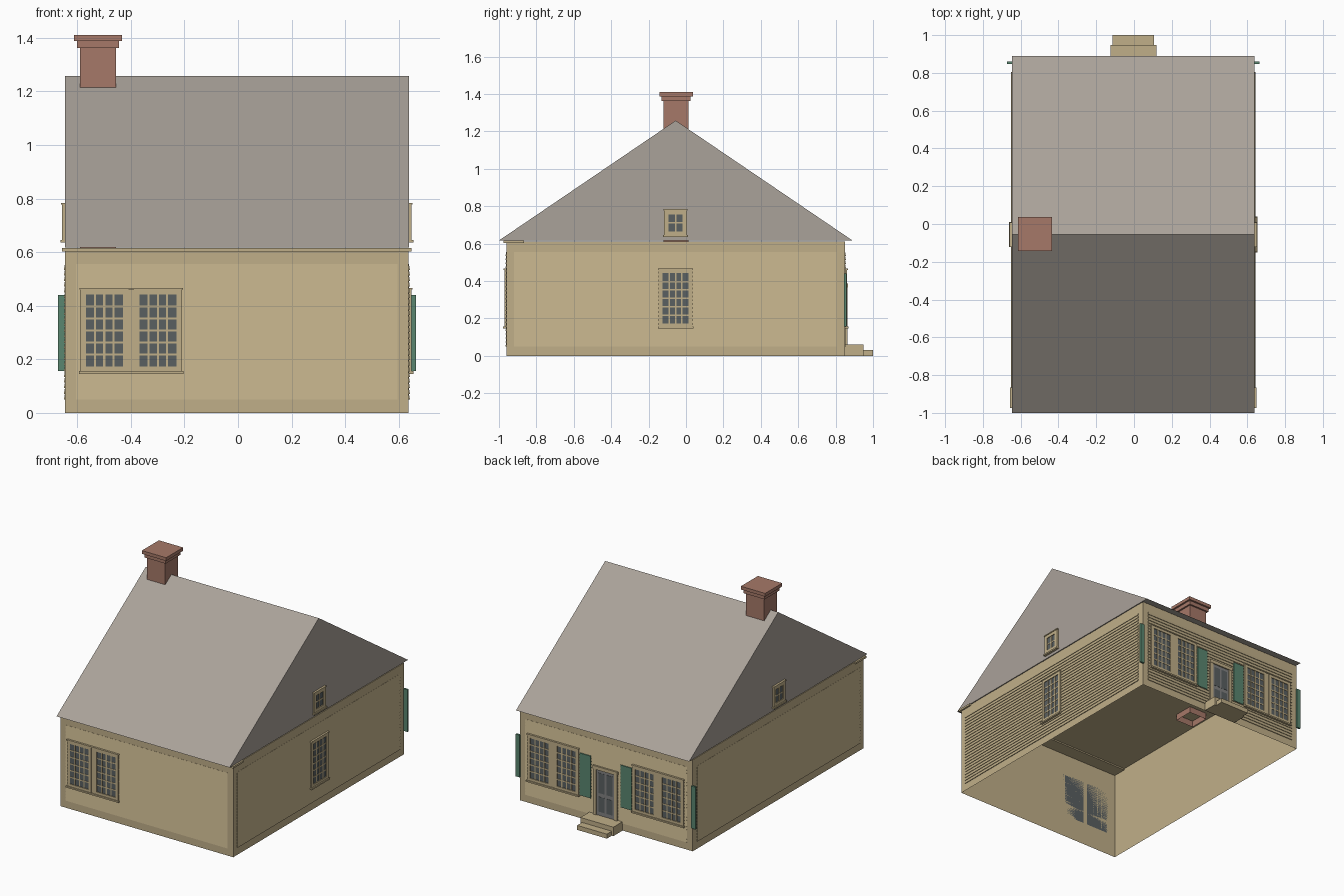
import bpy, bmesh
from mathutils import Vector

if "Cube" in bpy.data.objects:
    bpy.data.objects.remove(bpy.data.objects["Cube"])


def material(name, rgb):
    m = bpy.data.materials.new(name)
    m.use_nodes = True
    m.diffuse_color = (*rgb, 1)
    m.node_tree.nodes["Principled BSDF"].inputs["Base Color"].default_value = (*rgb, 1)
    return m


TAN = material("tan paint", (0.53, 0.43, 0.25))
GREY = material("grey shingle", (0.40, 0.36, 0.32))
BRICK = material("red brick", (0.38, 0.19, 0.14))
GREEN = material("green shutter paint", (0.10, 0.24, 0.16))
GLASS = material("dark glass", (0.10, 0.115, 0.12))
STEEL = material("door grey", (0.22, 0.22, 0.22))

# House extents
CX, HALF = -0.004, 0.641
Y0, Y1 = -0.96, 0.85
EAVE, RIDGE, RIDGE_Y = 0.617, 1.258, -0.055

# Each side: origin, direction along the wall, outward direction
SIDES = {
    "front": (Vector((CX, Y0, 0)), Vector((1, 0, 0)), Vector((0, -1, 0))),
    "back": (Vector((CX, Y1, 0)), Vector((1, 0, 0)), Vector((0, 1, 0))),
    "left": (Vector((CX + HALF, 0, 0)), Vector((0, 1, 0)), Vector((1, 0, 0))),
    "right": (Vector((CX - HALF, 0, 0)), Vector((0, 1, 0)), Vector((-1, 0, 0))),
}


def finish(bm, name, mat):
    bmesh.ops.recalc_face_normals(bm, faces=bm.faces)
    me = bpy.data.meshes.new(name)
    bm.to_mesh(me)
    bm.free()
    me.materials.append(mat)
    ob = bpy.data.objects.new(name, me)
    bpy.context.collection.objects.link(ob)
    return ob


def prism(bm, ring, offset):
    """Solid made by sweeping a ring of points along an offset."""
    a = [bm.verts.new(p) for p in ring]
    b = [bm.verts.new(p + offset) for p in ring]
    bm.faces.new(a)
    bm.faces.new(b[::-1])
    for i in range(len(a)):
        j = (i + 1) % len(a)
        bm.faces.new((a[i], b[i], b[j], a[j]))


def block(name, mat, x, y, z):
    bm = bmesh.new()
    ring = [Vector((x[i], y[j], z[0])) for i, j in ((0, 0), (1, 0), (1, 1), (0, 1))]
    prism(bm, ring, Vector((0, 0, z[1] - z[0])))
    return finish(bm, name, mat)


def panels(name, mat, side, boxes):
    """Boxes on a wall, each (u0, u1, z0, z1, depth0, depth1)."""
    o, u, n = SIDES[side]
    up = Vector((0, 0, 1))
    bm = bmesh.new()
    for u0, u1, z0, z1, d0, d1 in boxes:
        ring = [o + u * a + up * b + n * d0 for a, b in ((u0, z0), (u1, z0), (u1, z1), (u0, z1))]
        prism(bm, ring, n * (d1 - d0))
    return finish(bm, name, mat)


def border(u0, u1, z0, z1, w, d):
    """Four boards around an opening."""
    return [(u0, u0 + w, z0, z1, 0, d), (u1 - w, u1, z0, z1, 0, d),
            (u0 + w, u1 - w, z0, z0 + w, 0, d), (u0 + w, u1 - w, z1 - w, z1, 0, d)]


def sash(u0, u1, z0, z1, cols, rows, w, bar=0.008):
    """Casing plus glazing bars."""
    out = border(u0, u1, z0, z1, w, 0.011)
    a, b, c, d = u0 + w, u1 - w, z0 + w, z1 - w
    for i in range(1, cols):
        m = a + (b - a) * i / cols
        out.append((m - bar / 2, m + bar / 2, c, d, 0, 0.0085))
    for i in range(1, rows):
        m = c + (d - c) * i / rows
        out.append((a, b, m - bar / 2, m + bar / 2, 0, 0.008))
    return out


def window(name, side, sashes, z0, z1, cols, rows, w=0.021):
    lo, hi = sashes[0][0], sashes[-1][1]
    wood = [(lo - 0.005, hi + 0.005, z0 - 0.006, z0 + 0.004, 0, 0.018),
            (lo - 0.003, hi + 0.003, z1 - 0.003, z1 + 0.004, 0, 0.015)]
    for u0, u1 in sashes:
        wood += sash(u0, u1, z0, z1, cols, rows, w)
    for (_, a), (b, _) in zip(sashes, sashes[1:]):
        wood.append((a, b, z0, z1, 0, 0.009))
    panels(name + "_frame", TAN, side, wood)
    panels(name + "_glass", GLASS, side,
           [(a + 0.004, b - 0.004, z0 + 0.004, z1 - 0.004, 0, 0.006) for a, b in sashes])


# Walls: a shell open underneath, its top being the ceiling
walls = block("walls", TAN, (CX - HALF, CX + HALF), (Y0, Y1), (0, 0.612))
bm = bmesh.new()
bm.from_mesh(walls.data)
bmesh.ops.delete(bm, geom=[f for f in bm.faces if f.calc_center_median().z < 0.01],
                 context="FACES")
bm.to_mesh(walls.data)
bm.free()

# Lapped siding: one wedge per course, thick at its lower edge
COURSES, LOW, HIGH = 24, 0.05, 0.555
for side, (o, u, n) in SIDES.items():
    a, b = (-0.6, 0.6) if side in ("front", "back") else (Y0 + 0.04, Y1 - 0.045)
    bm = bmesh.new()
    pitch = (HIGH - LOW) / COURSES
    for i in range(COURSES):
        z = LOW + i * pitch
        prof = [(0, z), (0.005, z), (0.001, z + pitch), (0, z + pitch)]
        prism(bm, [o + u * a + n * d + Vector((0, 0, h)) for d, h in prof], u * (b - a))
    finish(bm, side + "_siding", TAN)

# Gable roof
bm = bmesh.new()
ring = [Vector((CX - HALF - 0.001, y, z)) for y, z in
        ((-1, EAVE), (RIDGE_Y, RIDGE), (0.89, EAVE))]
prism(bm, ring, Vector((2 * HALF + 0.002, 0, 0)))
finish(bm, "roof", GREY)

# Front cornice with short returns
block("front_cornice", TAN, (CX - 0.652, CX + 0.652), (-0.975, -0.865), (0.603, 0.616))

# Chimney: hollow shaft with stepped cap
CH = (-0.523, -0.053)


def chimney_block(name, r, z0, z1):
    return block(name, BRICK, (CH[0] - r, CH[0] + r), (CH[1] - r, CH[1] + r), (z0, z1))


shaft = chimney_block("chimney_shaft", 0.067, 0.57, 1.362)
bm = bmesh.new()
bm.from_mesh(shaft.data)
bottom = [f for f in bm.faces if f.calc_center_median().z < 0.6]
bmesh.ops.inset_region(bm, faces=bottom, thickness=0.03)
bmesh.ops.translate(bm, verts=bottom[0].verts, vec=(0, 0, 0.7))
bm.to_mesh(shaft.data)
bm.free()
chimney_block("chimney_collar", 0.078, 1.362, 1.388)
chimney_block("chimney_cap", 0.09, 1.388, 1.41)

# Windows
window("front_window", "front", [(-0.585, -0.405), (-0.385, -0.205)], 0.152, 0.463, 4, 6)
window("left_window", "left", [(-0.146, 0.034)], 0.152, 0.463, 4, 6)
for side in ("left", "right"):
    window(side + "_gable_window", side, [(-0.118, 0.006)], 0.642, 0.78, 2, 2, 0.024)
for s, tag in ((-1, "right"), (1, "left")):
    pairs = sorted(tuple(sorted((s * a, s * b))) for a, b in ((0.2, 0.38), (0.4, 0.58)))
    window("back_" + tag + "_window", "back", pairs, 0.152, 0.463, 4, 6)

    # Shutters either side of the back windows
    for part, a, b, d0 in (("inner", 0.11, 0.192, 0), ("outer", 0.636, 0.668, -0.004)):
        u0, u1 = sorted((s * a, s * b))
        panels("%s_%s_shutter" % (tag, part), GREEN, "back", [(u0, u1, 0.157, 0.44, d0, 0.009)])

# Back door: casing, grey storm door, panes
panels("door_casing", TAN, "back",
       [(-0.088, -0.066, 0.06, 0.385, 0, 0.014), (0.066, 0.088, 0.06, 0.385, 0, 0.014),
        (-0.092, 0.092, 0.365, 0.388, 0, 0.016)])
panels("door_panel", STEEL, "back", [(-0.066, 0.066, 0.06, 0.365, 0, 0.008)])
panels("door_panes", GLASS, "back",
       [(u, u + 0.044, z0, z1, 0.007, 0.0095) for u in (-0.051, 0.007)
        for z0, z1 in ((0.085, 0.185), (0.21, 0.345))])

# Back steps
block("upper_step", TAN, (-0.125, 0.12), (Y1, 0.948), (0, 0.06))
block("lower_step", TAN, (-0.113, 0.107), (0.948, 1.0), (0, 0.03))
